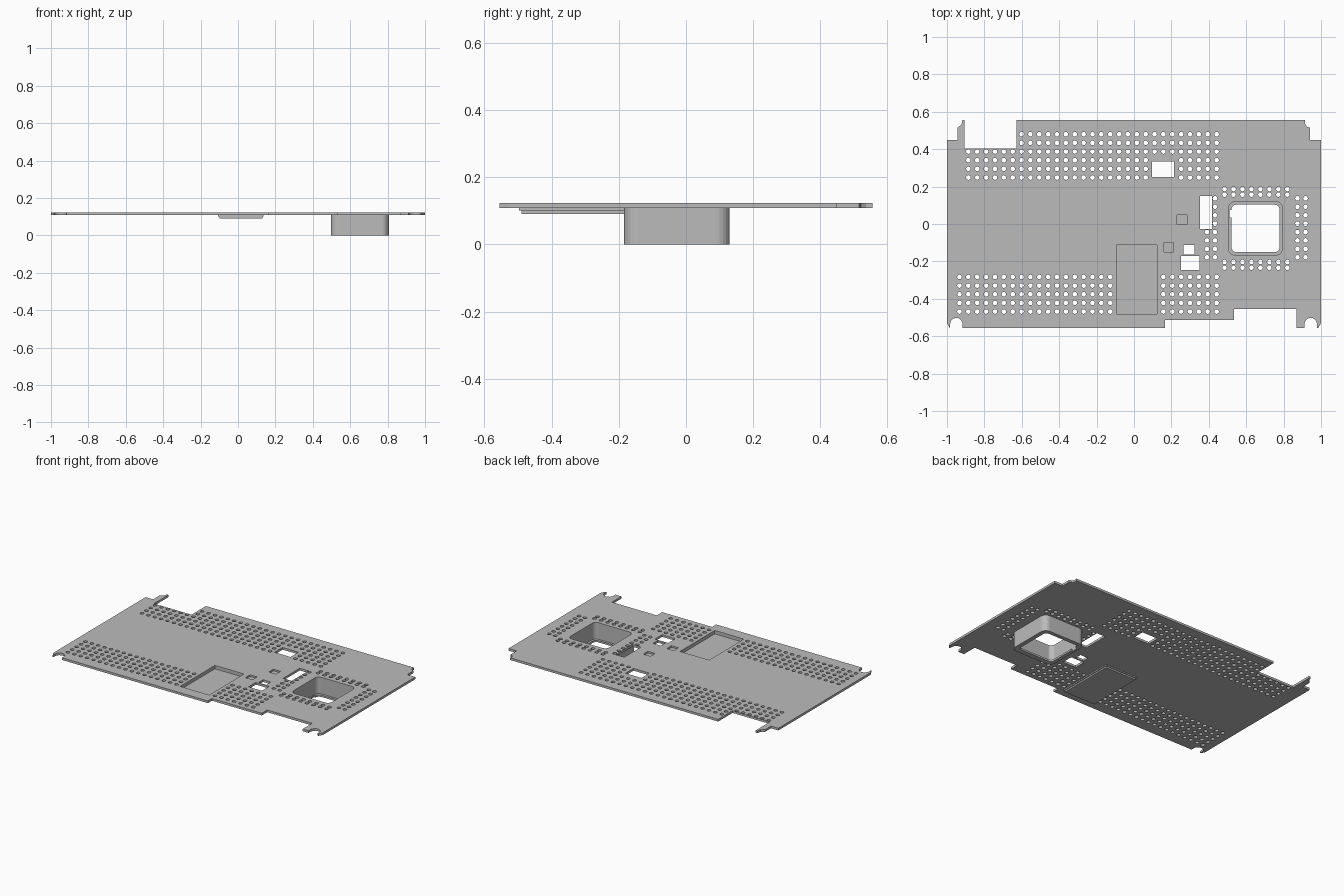
import bpy, bmesh, math

cube = bpy.data.objects.get("Cube")
if cube:
    bpy.data.objects.remove(cube, do_unlink=True)

# Single grey finish
GREY = (0.5, 0.5, 0.5, 1)
mat = bpy.data.materials.new("plain_grey")
mat.use_nodes = True
mat.diffuse_color = GREY
mat.node_tree.nodes["Principled BSDF"].inputs["Base Color"].default_value = GREY


def arc(cx, cy, r, start, end, steps):
    angles = [math.radians(start + (end - start) * i / steps) for i in range(steps + 1)]
    return [(cx + r * math.cos(a), cy + r * math.sin(a)) for a in angles]


def circle(cx, cy, r=0.0125):
    return arc(cx, cy, r, 0, 360, 12)[:-1]


def rect(x0, x1, y0, y1, r=0.0):
    if not r:
        return [(x0, y0), (x1, y0), (x1, y1), (x0, y1)]
    return (arc(x0 + r, y0 + r, r, 180, 270, 6) + arc(x1 - r, y0 + r, r, 270, 360, 6)
            + arc(x1 - r, y1 - r, r, 0, 90, 6) + arc(x0 + r, y1 - r, r, 90, 180, 6))


def slab(name, z0, z1, loops):
    """Extrude a flat outline (first loop) with holes (other loops) from z0 to z1."""
    curve = bpy.data.curves.new(name + "_profile", 'CURVE')
    curve.dimensions = '2D'
    curve.fill_mode = 'BOTH'
    curve.extrude = (z1 - z0) / 2
    for loop in loops:
        spline = curve.splines.new('POLY')
        spline.points.add(len(loop) - 1)
        for point, (x, y) in zip(spline.points, loop):
            point.co = (x, y, 0, 1)
        spline.use_cyclic_u = True
    temp = bpy.data.objects.new(name + "_temp", curve)
    bpy.context.collection.objects.link(temp)
    bpy.context.view_layer.update()
    mesh = bpy.data.meshes.new_from_object(temp.evaluated_get(bpy.context.evaluated_depsgraph_get()))
    bpy.data.objects.remove(temp, do_unlink=True)
    bpy.data.curves.remove(curve)
    bm = bmesh.new()
    bm.from_mesh(mesh)
    bmesh.ops.remove_doubles(bm, verts=bm.verts, dist=0.00005)
    bmesh.ops.translate(bm, verts=bm.verts, vec=(0, 0, (z0 + z1) / 2))
    bmesh.ops.recalc_face_normals(bm, faces=bm.faces)
    for face in bm.faces:
        face.smooth = False
    bm.to_mesh(mesh)
    bm.free()
    mesh.name = name
    mesh.materials.clear()
    mesh.materials.append(mat)
    obj = bpy.data.objects.new(name, mesh)
    bpy.context.collection.objects.link(obj)
    return obj


BOTTOM, TOP = 0.108, 0.123

# Plate outline with corner tabs, screw notches and edge steps
outline = [(-1, -0.53), (-0.985, -0.555)]
outline += [(-0.983, -0.555)] + arc(-0.95, -0.535, 0.033, 180, 0, 10) + [(-0.917, -0.555)]
outline += [(0.165, -0.555), (0.165, -0.512), (0.535, -0.512), (0.535, -0.455),
            (0.868, -0.455), (0.868, -0.555), (0.912, -0.555)]
outline += arc(0.945, -0.535, 0.033, 180, 0, 10) + [(0.978, -0.555), (0.985, -0.555), (1, -0.53)]
outline += [(1, 0.45), (0.94, 0.45), (0.94, 0.515), (0.925, 0.52), (0.915, 0.535), (0.915, 0.555)]
outline += [(-0.627, 0.555), (-0.627, 0.403), (-0.905, 0.403), (-0.905, 0.555), (-0.918, 0.555),
            (-0.922, 0.53), (-0.945, 0.515), (-0.945, 0.45), (-1, 0.45)]

# Perforation fields
columns = [-0.933 + 0.0474 * k for k in range(30)]
vents = []
for row in range(5):
    y = -0.283 - 0.0463 * row
    vents += [circle(x, y) for x in columns if x < -0.11 or x > 0.15]
for row in range(6):
    y = 0.48 - 0.0463 * row
    for x in columns[1:]:
        beside_step = x < -0.62 and y > 0.4
        in_window = 0.09 < x < 0.22 and y < 0.35
        if not beside_step and not in_window:
            vents.append(circle(x, y))

# Perforations around the duct
for y in (0.187, 0.157, -0.203, -0.234):
    vents += [circle(0.484 + 0.048 * i, y) for i in range(8)]
for i in range(8):
    y = 0.137 - 0.045 * i
    vents += [circle(x, y) for x in (0.433, 0.874, 0.917)]
    if i > 3:
        vents.append(circle(0.39, y))

# Through windows, shallow recesses and the two deep openings
windows = [rect(0.096, 0.214, 0.25, 0.335), rect(0.353, 0.417, -0.027, 0.15),
           rect(0.265, 0.324, -0.162, -0.113), rect(0.251, 0.35, -0.247, -0.17)]
recesses = [rect(0.23, 0.283, -0.002, 0.048), rect(0.16, 0.212, -0.15, -0.10)]
pocket = rect(-0.093, 0.123, -0.48, -0.112)
duct_inner = rect(0.507, 0.792, -0.165, 0.118, 0.03)
duct_outer = rect(0.497, 0.807, -0.185, 0.13, 0.04)

slab("plate", BOTTOM, TOP, [outline, pocket, duct_inner] + windows + recesses + vents)
for i, shape in enumerate(recesses):
    slab("recess_floor_%d" % (i + 1), BOTTOM, BOTTOM + 0.004, [shape])

# Shallow pan under the pocket
slab("pan_rim", 0.1, BOTTOM, [rect(-0.106, 0.136, -0.497, -0.1), pocket])
slab("pan_floor", 0.09, 0.1, [rect(-0.1, 0.13, -0.49, -0.106)])

# Duct walls with an inward lip, notched on one side
slab("duct_wall", 0.012, BOTTOM, [duct_outer, duct_inner])
lip_opening = rect(0.522, 0.778, -0.15, 0.103, 0.025)
lip_opening += [(0.522, 0.075), (0.511, 0.075), (0.511, 0.035), (0.522, 0.035)]
slab("duct_lip", 0, 0.012, [duct_outer, lip_opening])
